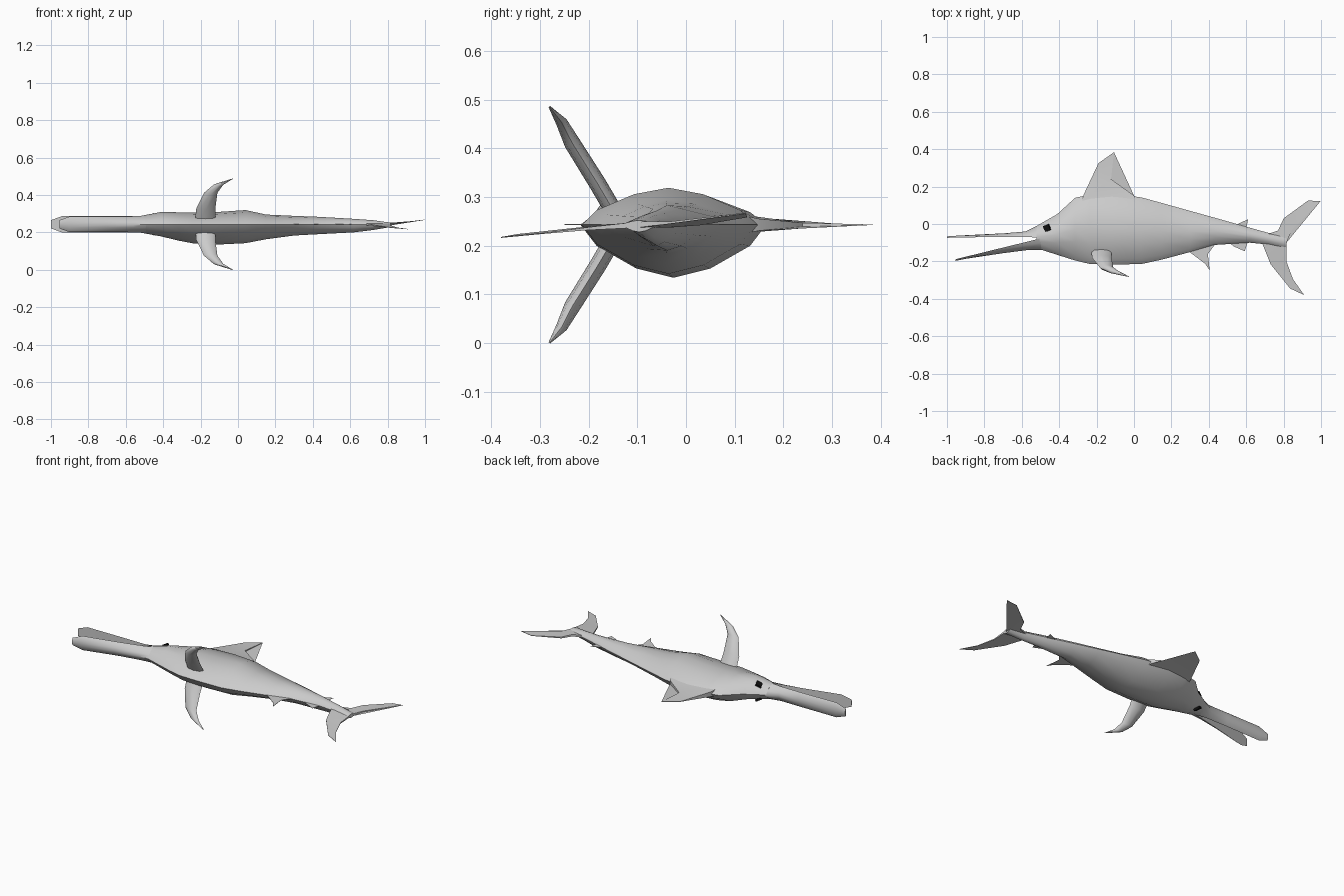
import bpy, bmesh, math
from mathutils import Vector

CZ = 0.243  # lateral mid-plane of the animal (it lies on its side)


def finish(name, bm, smooth=True):
    bmesh.ops.recalc_face_normals(bm, faces=bm.faces)
    me = bpy.data.meshes.new(name)
    bm.to_mesh(me)
    bm.free()
    ob = bpy.data.objects.new(name, me)
    bpy.context.collection.objects.link(ob)
    if smooth:
        bpy.ops.object.select_all(action='DESELECT')
        ob.select_set(True)
        bpy.context.view_layer.objects.active = ob
        bpy.ops.object.shade_smooth_by_angle(angle=math.radians(50))
    return ob


def loft(name, rings):
    bm = bmesh.new()
    rows = [[bm.verts.new(p) for p in r] for r in rings]
    n = len(rows[0])
    for a, b in zip(rows, rows[1:]):
        for i in range(n):
            j = (i + 1) % n
            bm.faces.new((a[i], a[j], b[j], b[i]))
    bm.faces.new(rows[0])
    bm.faces.new(rows[-1])
    return finish(name, bm)


def power(v, e=1.33):
    return math.copysign(abs(v) ** e, v)


def body_ring(x, top, bot, lo, hi, n=12):
    c, h = (top + bot) / 2, (top - bot) / 2
    pts = []
    for i in range(n):
        a = 2 * math.pi * i / n
        s = power(math.sin(a))
        w = (hi - CZ) if s > 0 else (CZ - lo)
        pts.append(Vector((x, c + h * power(math.cos(a)), CZ + w * s)))
    return pts


def jaw_ring(x, flat, outer, w, n=7):
    # D-shaped section: flat on the mouth side, domed outside
    return [Vector((x, flat + (outer - flat) * power(math.sin(math.pi * i / (n - 1))),
                    CZ + w * power(math.cos(math.pi * i / (n - 1))))) for i in range(n)]


def flat_fin(name, pts):
    # outline points: x, y, z offset, half thickness
    bm = bmesh.new()
    up = [bm.verts.new((x, y, CZ + z + t)) for x, y, z, t in pts]
    dn = [bm.verts.new((x, y, CZ + z - t)) for x, y, z, t in pts]
    for i in range(len(pts)):
        j = (i + 1) % len(pts)
        bm.faces.new((up[i], up[j], dn[j], dn[i]))
    caps = [bm.faces.new(up), bm.faces.new(dn[::-1])]
    bmesh.ops.triangulate(bm, faces=caps)
    return finish(name, bm)


# Body: x, back y, belly y, lower and upper side z
loft("body", [body_ring(*s) for s in [
    (-0.52, -0.010, -0.130, 0.198, 0.288),
    (-0.41, 0.053, -0.165, 0.178, 0.309),
    (-0.315, 0.140, -0.195, 0.155, 0.307),
    (-0.235, 0.158, -0.214, 0.140, 0.305),
    (-0.12, 0.165, -0.217, 0.134, 0.308),
    (0.04, 0.142, -0.214, 0.142, 0.319),
    (0.15, 0.112, -0.190, 0.163, 0.295),
    (0.30, 0.070, -0.150, 0.183, 0.288),
    (0.43, 0.034, -0.112, 0.190, 0.283),
    (0.62, -0.020, -0.100, 0.200, 0.272),
    (0.72, -0.048, -0.110, 0.212, 0.265),
    (0.815, -0.063, -0.130, 0.228, 0.252)]])

# Open beak
loft("upper_jaw", [jaw_ring(*s) for s in [
    (-0.50, -0.072, 0.000, 0.046), (-0.58, -0.070, -0.040, 0.043),
    (-0.70, -0.069, -0.050, 0.043), (-0.94, -0.072, -0.062, 0.044),
    (-1.00, -0.074, -0.066, 0.022)]])
loft("lower_jaw", [jaw_ring(*s) for s in [
    (-0.49, -0.074, -0.138, 0.046), (-0.56, -0.092, -0.138, 0.043),
    (-0.70, -0.126, -0.156, 0.041), (-0.90, -0.175, -0.186, 0.042),
    (-0.955, -0.189, -0.197, 0.022)]])

# Paired pectoral fins: centre x, y, z offset, half chord, half thickness
stations = [(-0.175, -0.138, 0.010, 0.056, 0.018), (-0.172, -0.182, 0.085, 0.051, 0.018),
            (-0.146, -0.234, 0.168, 0.036, 0.017), (-0.105, -0.256, 0.211, 0.026, 0.012),
            (-0.030, -0.281, 0.243, 0.003, 0.002)]
for side, sign in (("upper", 1), ("lower", -1)):
    rings = []
    for x, y, z, c, t in stations:
        ring = []
        for i in range(8):
            a = i * math.pi / 4
            ring.append(Vector((x + c * math.cos(a), y + t * math.sin(a) * 0.85,
                                CZ + sign * (z + t * math.sin(a) * 0.5))))
        rings.append(ring)
    loft(side + "_pectoral_fin", rings)

# Thin midline fins
flat_fin("dorsal_fin", [
    (-0.28, 0.12, 0, 0.02), (-0.27, 0.155, 0, 0.014), (-0.19, 0.325, 0, 0.001),
    (-0.107, 0.384, 0, 0.0005), (-0.123, 0.24, 0, 0.004), (0.0, 0.152, 0, 0.012),
    (0.02, 0.11, 0, 0.02)])
T = 0.001
flat_fin("anal_fin", [(0.27, -0.13, 0, T), (0.38, -0.212, 0, T), (0.405, -0.25, 0, T),
                      (0.395, -0.16, 0, T), (0.44, -0.10, 0, T)])
flat_fin("small_back_fin", [(0.53, -0.02, 0, T), (0.56, 0.003, 0, T), (0.61, 0.025, 0, T),
                            (0.60, -0.025, 0, T)])
flat_fin("small_belly_fin", [(0.50, -0.09, 0, T), (0.53, -0.118, 0, T),
                             (0.592, -0.146, 0, T), (0.61, -0.09, 0, T)])
flat_fin("tail_upper_lobe", [
    (0.68, -0.065, 0, 0.006), (0.77, -0.035, 0, 0.006), (0.80, 0.03, 0.003, 0.004),
    (0.93, 0.125, 0.016, T), (0.998, 0.123, 0.024, T), (0.845, -0.03, 0.004, 0.003),
    (0.815, -0.10, 0, 0.006)])
flat_fin("tail_lower_lobe", [
    (0.68, -0.09, 0, 0.006), (0.73, -0.215, -0.008, 0.003), (0.835, -0.345, -0.02, T),
    (0.91, -0.380, -0.026, T), (0.85, -0.295, -0.018, T), (0.815, -0.20, -0.008, 0.003),
    (0.815, -0.10, 0, 0.006)])

# Eyes: small black plates on both sides of the head
black = bpy.data.materials.new("eye_black")
black.diffuse_color = (0.005, 0.005, 0.005, 1)
for side, sign, z in (("upper", 1, 0.287), ("lower", -1, 0.199)):
    bpy.ops.mesh.primitive_cylinder_add(vertices=4, radius=0.024, depth=0.012,
                                        location=(-0.465, -0.022, z),
                                        rotation=(-0.5 * sign, -0.15 * sign, math.radians(70)))
    eye = bpy.context.object
    eye.name = side + "_eye"
    eye.data.materials.append(black)
